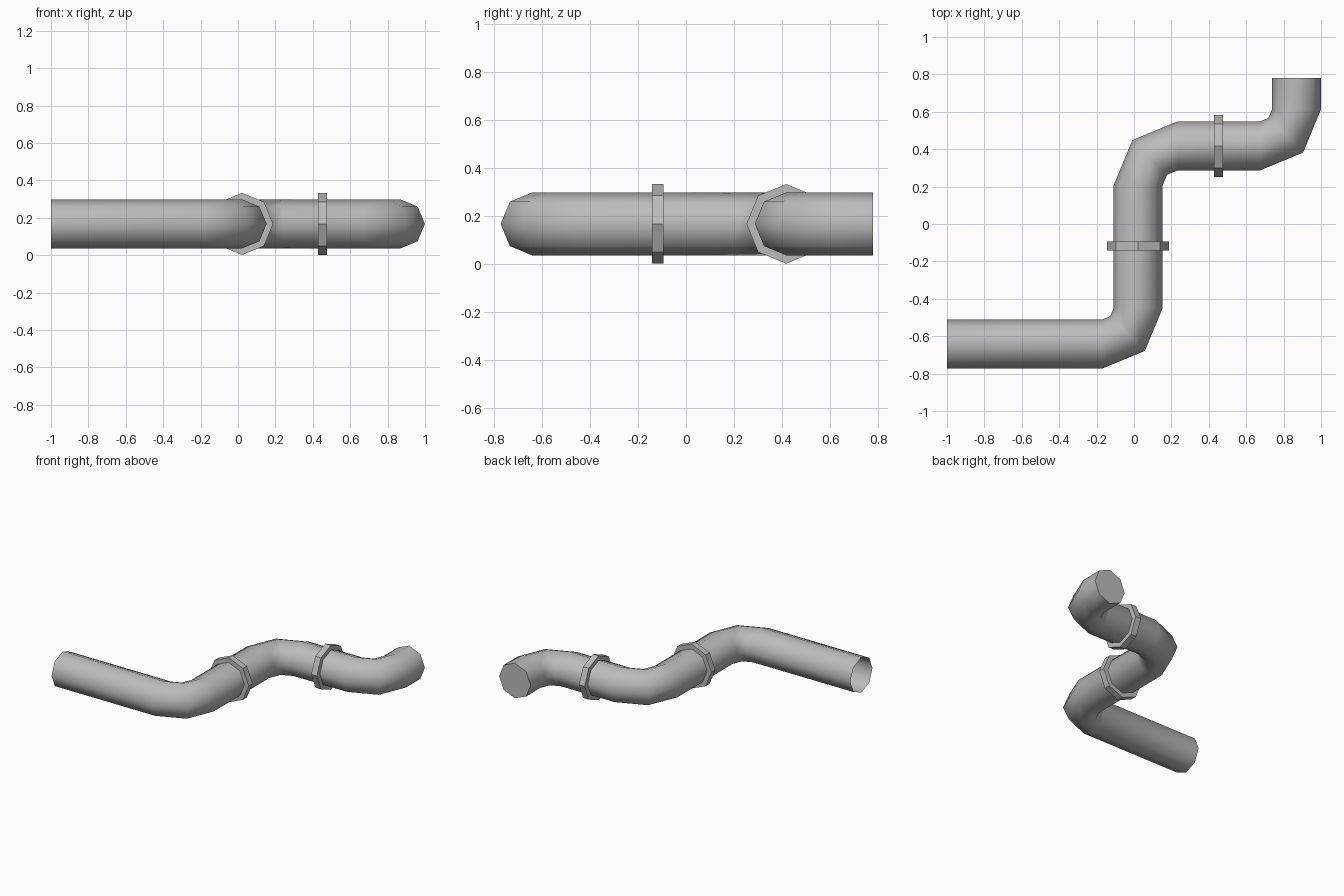
import bpy
import bmesh
from math import sin, cos, pi, radians
from mathutils import Vector

cube = bpy.data.objects.get("Cube")
if cube:
    bpy.data.objects.remove(cube, do_unlink=True)

SIDES = 8
AXIS_Z = 0.167
PIPE_R = 0.131
COLLAR_R = 0.166


def make_material(name, colour):
    mat = bpy.data.materials.new(name)
    mat.use_nodes = True
    mat.diffuse_color = colour
    mat.node_tree.nodes["Principled BSDF"].inputs["Base Color"].default_value = colour
    return mat


grey = make_material("pipe grey", (0.5, 0.5, 0.5, 1))


def sweep(name, stations, smooth_angle, cap_end=False):
    """Skin octagonal rings; a station is (x, y, heading angle, radius)."""
    bm = bmesh.new()
    rings = []
    for x, y, heading, radius in stations:
        side = Vector((sin(heading), -cos(heading), 0))
        ring = []
        for i in range(SIDES):
            a = 2 * pi * i / SIDES
            offset = side * cos(a) + Vector((0, 0, sin(a)))
            ring.append(bm.verts.new(Vector((x, y, AXIS_Z)) + offset * radius))
        rings.append(ring)
    for a, b in zip(rings, rings[1:]):
        for i in range(SIDES):
            j = (i + 1) % SIDES
            bm.faces.new((a[i], a[j], b[j], b[i]))
    if cap_end:
        bm.faces.new(rings[-1])
    bm.normal_update()
    mesh = bpy.data.meshes.new(name)
    bm.to_mesh(mesh)
    bm.free()
    mesh.materials.append(grey)
    obj = bpy.data.objects.new(name, mesh)
    bpy.context.collection.objects.link(obj)
    bpy.ops.object.select_all(action='DESELECT')
    obj.select_set(True)
    bpy.context.view_layer.objects.active = obj
    bpy.ops.object.shade_smooth_by_angle(angle=radians(smooth_angle))
    return obj


def elbow(cx, cy, bend, start, turn):
    """Three rings of a quarter bend about (cx, cy); turn +1 is left, -1 right."""
    rings = []
    for step in range(3):
        h = start + turn * step * pi / 4
        rings.append((cx + turn * bend * sin(h), cy - turn * bend * cos(h), h, PIPE_R))
    return rings


# Pipe: open at the right end, closed at the back end
route = [(-1, -0.642, 0, PIPE_R)]
route += elbow(-0.17, -0.45, 0.192, 0, 1)
route += elbow(0.234, 0.206, 0.212, pi / 2, -1)
route += elbow(0.675, 0.611, 0.193, 0, 1)
route.append((0.868, 0.78, pi / 2, PIPE_R))
sweep("pipe", route, 60, cap_end=True)


# Joint collars
def collar(name, x, y, heading, half=0.0235):
    stations = []
    for along, radius in ((-half, PIPE_R), (-half, COLLAR_R), (half, COLLAR_R), (half, PIPE_R)):
        stations.append((x + along * cos(heading), y + along * sin(heading), heading, radius))
    sweep(name, stations, 30)


collar("middle_collar", 0.022, -0.118, pi / 2)
collar("back_collar", 0.452, 0.418, 0)
